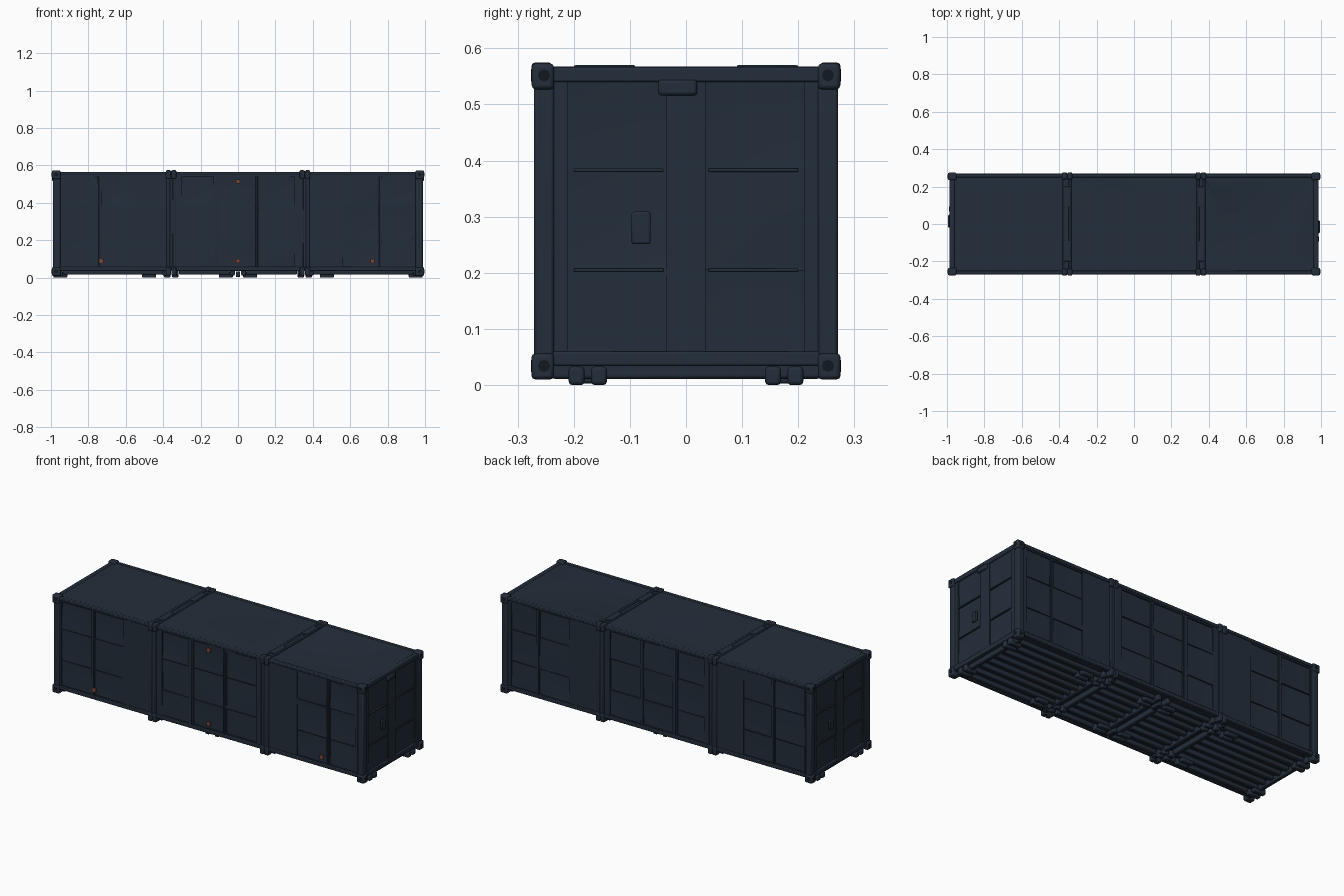
import bpy, bmesh, math, random
from mathutils import Matrix, Vector
from mathutils.geometry import delaunay_2d_cdt

if "Cube" in bpy.data.objects:
    bpy.data.objects.remove(bpy.data.objects["Cube"])

random.seed(7)


def material(name, rgb):
    m = bpy.data.materials.new(name)
    m.diffuse_color = (*rgb, 1)
    m.use_nodes = True
    m.node_tree.nodes["Principled BSDF"].inputs["Base Color"].default_value = m.diffuse_color
    return m


NAVY = material("navy paint", (0.017, 0.027, 0.043))
DARK = material("dark recess", (0.006, 0.009, 0.014))
ORANGE = material("orange marker", (0.24, 0.065, 0.04))


def finish(bm, name, mat=NAVY, matrix=Matrix(), bevel=0):
    me = bpy.data.meshes.new(name)
    bm.to_mesh(me)
    bm.free()
    me.materials.append(mat)
    ob = bpy.data.objects.new(name, me)
    bpy.context.collection.objects.link(ob)
    ob.matrix_world = matrix
    if bevel:
        mod = ob.modifiers.new("soft edges", 'BEVEL')
        mod.width = bevel
        mod.segments = 2
    bpy.ops.object.select_all(action='DESELECT')
    ob.select_set(True)
    bpy.context.view_layer.objects.active = ob
    bpy.ops.object.shade_smooth_by_angle(angle=math.radians(30))
    return ob


def boxes(name, items, bevel=0.004, mat=NAVY):
    """One object from many (centre, size) boxes."""
    bm = bmesh.new()
    for c, s in items:
        bmesh.ops.create_cube(bm, size=1, matrix=Matrix.Translation(c) @ Matrix.Diagonal((*s, 1)))
    return finish(bm, name, mat, bevel=bevel)


def wall(name, cols, rows, quarter, dist, gap):
    """Wall of flat bands and dented cells; cols are the (start, end) of the cells."""
    bm = bmesh.new()
    limit = {0: 0.985, 1: 0.26}[quarter % 2]
    us = sorted({-limit, limit, *[u for c in cols for u in c]})
    vs = [0.04, *rows, 0.56]
    grid = [[bm.verts.new((u, v, 0)) for u in us] for v in vs]
    cells = []
    for j in range(len(vs) - 1):
        for i in range(len(us) - 1):
            f = bm.faces.new((grid[j][i], grid[j][i + 1], grid[j + 1][i + 1], grid[j + 1][i]))
            if 0 < j < len(vs) - 2 and (us[i], us[i + 1]) in cols:
                cells.append(f)
    bmesh.ops.inset_individual(bm, faces=cells, thickness=gap, depth=0)
    # sink every cell unevenly, then add a buckled middle
    for f in cells:
        for v in f.verts:
            v.co.z -= random.uniform(0.002, 0.010)
    middle = bmesh.ops.poke(bm, faces=cells)["verts"]
    for v in middle:
        v.co.x += random.uniform(-0.04, 0.04)
        v.co.y += random.uniform(-0.04, 0.04)
        v.co.z += random.uniform(-0.010, 0.004)
    turn = Matrix.Rotation(quarter * math.pi / 2, 4, 'Z') @ Matrix.Rotation(math.pi / 2, 4, 'X')
    return finish(bm, name, matrix=turn @ Matrix.Translation((0, 0, dist)))


# long side walls and end walls
side_cols = [(-0.94, -0.75), (-0.73, -0.55), (-0.30, -0.13), (-0.10, 0.09),
             (0.11, 0.30), (0.56, 0.75), (0.77, 0.93)]
back_cols = [(-b, -a) for a, b in side_cols]
row_lines = [0.06, 0.205, 0.385, 0.54]
wall("front_wall", side_cols, row_lines, 0, 0.264, 0.006)
wall("back_wall", back_cols, row_lines, 2, 0.264, 0.006)
end_cols = [(-0.21, -0.035), (0.035, 0.21)]
wall("right_end_wall", end_cols, row_lines, 1, 0.982, 0.007)
wall("left_end_wall", end_cols, row_lines, 3, 0.982, 0.007)


# roof sections with folded dents: inner points are (x, y, drop)
def roof(name, x0, x1, dents):
    pts = [(x0, -0.262, 0), (x1, -0.262, 0), (x1, 0.262, 0), (x0, 0.262, 0)] + dents
    flat = [Vector(p[:2]) for p in pts]
    verts, _, faces, *_ = delaunay_2d_cdt(flat, [], [], 0, 1e-5)
    bm = bmesh.new()
    vs = []
    for v in verts:
        drop = min(pts, key=lambda p: (p[0] - v.x) ** 2 + (p[1] - v.y) ** 2)[2]
        vs.append(bm.verts.new((v.x, v.y, 0.564 - drop)))
    for f in faces:
        bm.faces.new([vs[i] for i in f])
    bmesh.ops.recalc_face_normals(bm, faces=bm.faces)
    if sum(f.normal.z for f in bm.faces) < 0:
        bmesh.ops.reverse_faces(bm, faces=bm.faces)
    finish(bm, name)


roof("roof_left", -0.985, -0.36, [])
roof("roof_middle", -0.36, 0.36, [(0.0, 0.18, 0.0), (-0.23, -0.15, 0.0),
                                  (-0.12, 0.10, 0.014), (-0.05, 0.06, 0.004)])
roof("roof_right", 0.36, 0.985, [(0.43, 0.18, 0.0), (0.90, -0.17, 0.0), (0.66, 0.01, 0.002),
                                 (0.47, 0.08, 0.024), (0.78, -0.12, 0.022)])

# frame: long rails, end rails and posts
S = (-1, 1)
boxes("long_rails",
      [((0, 0.259 * s, z), (1.95, 0.022, h)) for s in S for z, h in ((0.557, 0.018), (0.046, 0.022))])
boxes("end_rails",
      [((0.973 * s, 0, z), (0.026, 0.49, h)) for s in S for z, h in ((0.553, 0.026), (0.047, 0.026))])
boxes("corner_posts",
      [((0.969 * a, 0.253 * b, 0.295), (0.038, 0.036, 0.52)) for a in S for b in S], 0.006)
boxes("joint_posts",
      [((x, 0.259 * s, 0.3), (0.018, 0.016, 0.51)) for x in (-0.373, -0.342, 0.342, 0.373) for s in S])
boxes("side_ribs",
      [((x, 0.260 * s, 0.3), (0.012, 0.013, 0.49)) for x in (-0.74, -0.115, 0.1, 0.76) for s in S], 0.003)
boxes("end_ridges", [((0.981 * a, 0.12 * b, z), (0.009, 0.16, 0.006))
                     for a in S for b in S for z in (0.205, 0.383)], 0.002)

# corner castings with dark lifting holes
boxes("corner_castings", [((0.972 * a, 0.255 * b, z), (0.046, 0.040, 0.046))
                          for a in S for b in S for z in (0.033, 0.55)], 0.007)
boxes("joint_castings", [((x * a, 0.257 * b, z), (0.026, 0.036, 0.045))
                         for x in (0.343, 0.372) for a in S for b in S for z in (0.033, 0.552)], 0.005)
bm = bmesh.new()
for a in S:
    for b in S:
        for z in (0.034, 0.552):
            bmesh.ops.create_cone(bm, cap_ends=True, segments=8, radius1=0.011, radius2=0.011, depth=0.003,
                                  matrix=Matrix.Translation((0.9945 * a, 0.253 * b, z))
                                  @ Matrix.Rotation(math.pi / 2, 4, 'Y'))
            bmesh.ops.create_cone(bm, cap_ends=True, segments=8, radius1=0.011, radius2=0.011, depth=0.003,
                                  matrix=Matrix.Translation((0.972 * a, 0.2745 * b, z))
                                  @ Matrix.Rotation(math.pi / 2, 4, 'X'))
finish(bm, "casting_holes", DARK)

# roof joint strips and raised pads
boxes("roof_joint_strips", [((x, 0, 0.563), (0.014, 0.49, 0.010))
                            for x in (-0.375, -0.342, 0.342, 0.375)], 0.003)
boxes("roof_joint_pads", [((0.358 * a, 0.145 * b, 0.566), (0.035, 0.11, 0.008))
                          for a in S for b in S], 0.003)

# end wall fittings: latch pocket and bent top lip
boxes("end_latches", [((0.982 * a, -0.08 * a, 0.28), (0.012, 0.034, 0.058)) for a in S], 0.004)
boxes("end_top_lips", [((0.986 * a, -0.015 * a, 0.53), (0.016, 0.07, 0.028)) for a in S], 0.006)

# underside: floor, long beams, cross beams and feet
boxes("floor", [((0, 0, 0.042), (1.94, 0.50, 0.008))], 0)
bays = [(-0.665, 0.54), (-0.18, 0.27), (0.18, 0.27), (0.665, 0.54)]
boxes("floor_beams", [((x, -0.21 + 0.06 * i, 0.028), (w, 0.026, 0.024))
                      for x, w in bays for i in range(8)], 0.006)
boxes("cross_beams", [((x, 0, 0.026), (0.026, 0.48, 0.03))
                      for x in (-0.95, -0.39, -0.33, -0.03, 0.03, 0.33, 0.39, 0.95)], 0.006)
feet_x = (0.065, 0.335, 0.378, 0.475, 0.95)
boxes("feet", [((x * a, y * b, 0.0165), (0.034 if 0.3 < x < 0.4 else 0.075, 0.028, 0.033))
               for x in feet_x for a in S for y in (0.155, 0.195) for b in S], 0.006)
boxes("centre_feet", [((0, 0.175 * b, 0.018), (0.024, 0.06, 0.03)) for b in S], 0.004)

# orange markers on the front wall
boxes("orange_markers", [((x, -0.266, z), (0.022, 0.006, 0.022))
                         for x, z in ((-0.73, 0.09), (0, 0.09), (0.72, 0.09), (0, 0.515))], 0, ORANGE)
